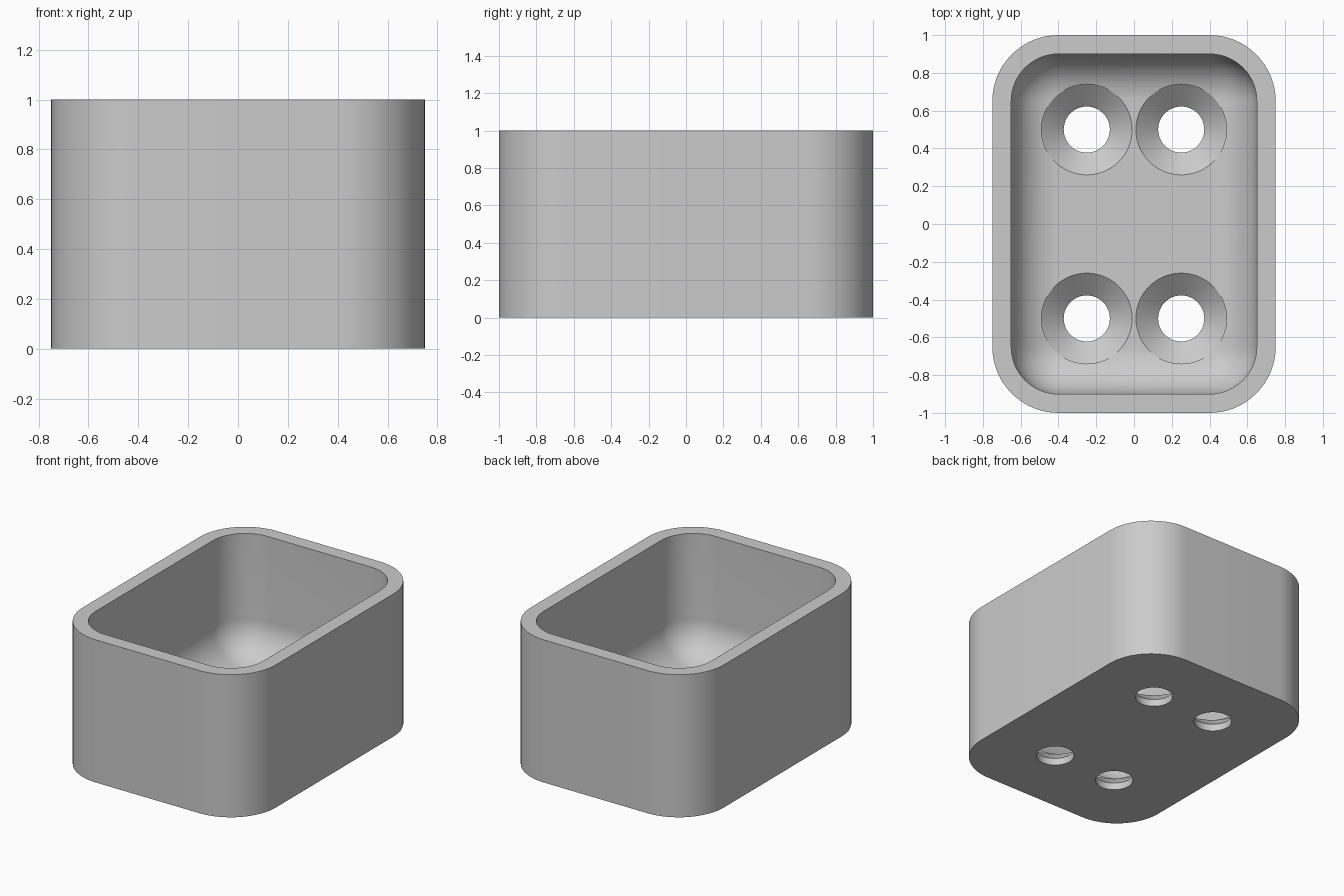
import bpy, bmesh
from math import pi, sin, cos

cube = bpy.data.objects.get("Cube")
if cube:
    bpy.data.objects.remove(cube, do_unlink=True)

CORNER_X, CORNER_Y = 0.40, 0.65      # centres of the rounded corners
OUTER_R, INNER_R = 0.35, 0.25
HEIGHT, FLOOR = 1.0, 0.15
ARC = 16                             # segments per quarter turn

grey = bpy.data.materials.new("light grey")
grey.use_nodes = True
grey.diffuse_color = (0.6, 0.6, 0.6, 1)
grey.node_tree.nodes["Principled BSDF"].inputs["Base Color"].default_value = (0.6, 0.6, 0.6, 1)


def rounded_rectangle(r, z):
    points = []
    for quarter, (sx, sy) in enumerate([(1, 1), (-1, 1), (-1, -1), (1, -1)]):
        for i in range(ARC + 1):
            a = (quarter + i / ARC) * pi / 2
            points.append((sx * CORNER_X + r * cos(a), sy * CORNER_Y + r * sin(a), z))
    return points


def circle(x, y, r, z, n=64):
    return [(x + r * cos(2 * pi * i / n), y + r * sin(2 * pi * i / n), z) for i in range(n)]


def loft(name, rings):
    """Closed solid through a stack of equal rings, bottom to top."""
    bm = bmesh.new()
    loops = [[bm.verts.new(p) for p in ring] for ring in rings]
    n = len(loops[0])
    for low, high in zip(loops, loops[1:]):
        for i in range(n):
            j = (i + 1) % n
            bm.faces.new((low[i], low[j], high[j], high[i]))
    bm.faces.new(loops[0][::-1])
    bm.faces.new(loops[-1])
    bmesh.ops.remove_doubles(bm, verts=bm.verts, dist=0.00001)
    bmesh.ops.recalc_face_normals(bm, faces=bm.faces)
    mesh = bpy.data.meshes.new(name)
    bm.to_mesh(mesh)
    bm.free()
    mesh.materials.append(grey)
    obj = bpy.data.objects.new(name, mesh)
    bpy.context.collection.objects.link(obj)
    return obj


def cut(target, cutter):
    cutter.hide_render = True
    mod = target.modifiers.new("cut", 'BOOLEAN')
    mod.operation, mod.solver, mod.object = 'DIFFERENCE', 'EXACT', cutter
    bpy.context.view_layer.objects.active = target
    bpy.ops.object.modifier_apply(modifier=mod.name)
    bpy.data.objects.remove(cutter, do_unlink=True)


# Outer block with rounded vertical corners
tray = loft("tray", [rounded_rectangle(OUTER_R, 0), rounded_rectangle(OUTER_R, HEIGHT)])

# Cavity, rounded where the walls meet the floor
rings = []
for i in range(ARC + 1):
    a = i / ARC * pi / 2
    rings.append(rounded_rectangle(INNER_R * sin(a), FLOOR + INNER_R * (1 - cos(a))))
rings.append(rounded_rectangle(INNER_R, HEIGHT + 0.1))
cut(tray, loft("cavity_cutter", rings))

# Four countersunk screw holes
for x in (-0.25, 0.25):
    for y in (-0.5, 0.5):
        profile = [(0.122, -0.1), (0.122, 0.05), (0.24, FLOOR), (0.24, FLOOR + 0.15)]
        cut(tray, loft("hole_cutter", [circle(x, y, r, z) for r, z in profile]))

# Smooth curves, sharp rims
bpy.ops.object.select_all(action='DESELECT')
tray.select_set(True)
bpy.context.view_layer.objects.active = tray
bpy.ops.object.shade_smooth_by_angle(angle=pi / 6)
